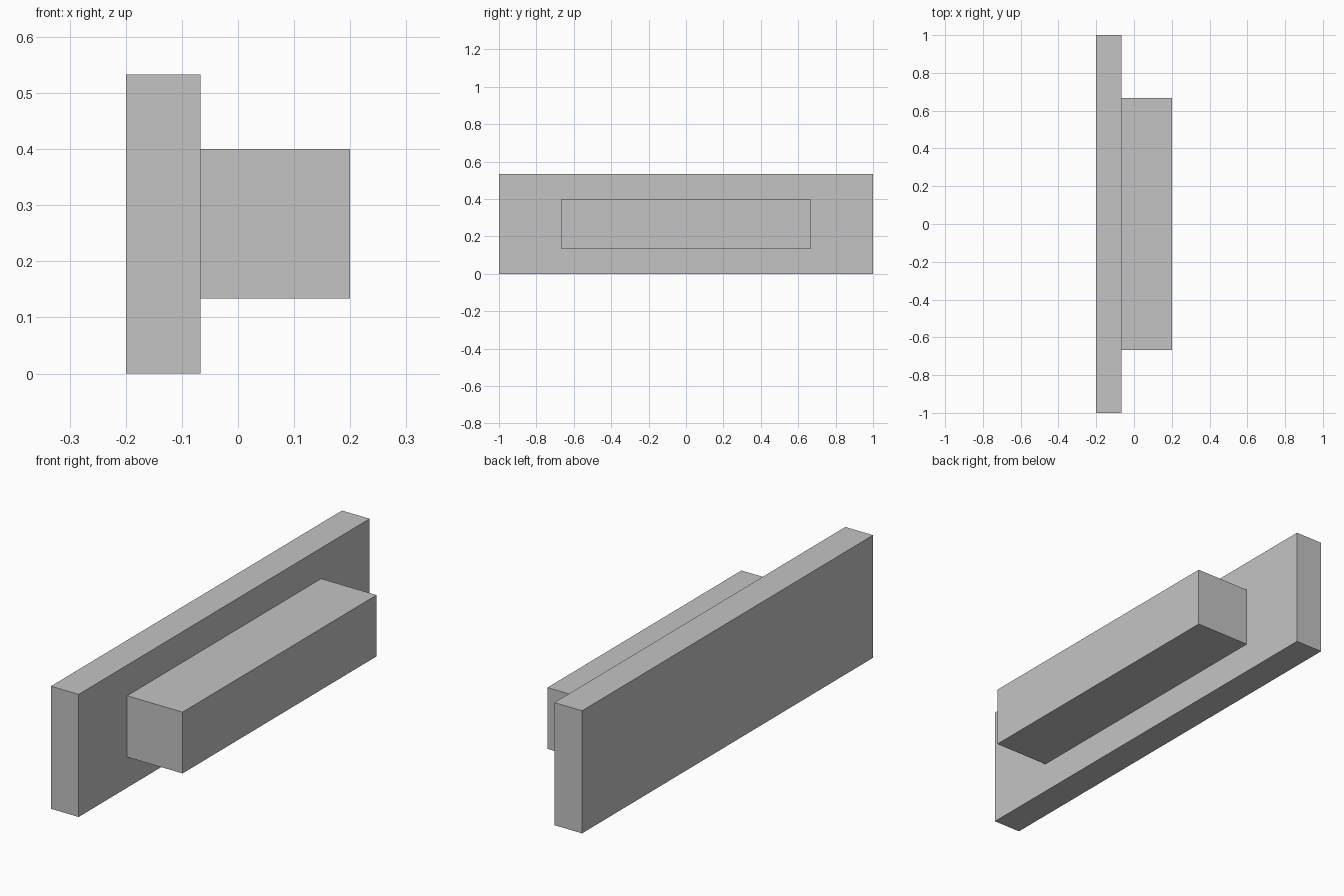
import bpy

cube = bpy.data.objects.get("Cube")
if cube:
    bpy.data.objects.remove(cube, do_unlink=True)

# Single plain grey
grey = bpy.data.materials.new("plain_grey")
grey.use_nodes = True
colour = (0.55, 0.55, 0.55, 1)
grey.diffuse_color = colour
grey.node_tree.nodes["Principled BSDF"].inputs["Base Color"].default_value = colour


def box(name, low, high):
    """Add a flat-faced box between two opposite corners."""
    centre = [(a + b) / 2 for a, b in zip(low, high)]
    bpy.ops.mesh.primitive_cube_add(size=1, location=centre)
    obj = bpy.context.object
    obj.name = name
    obj.scale = [b - a for a, b in zip(low, high)]
    bpy.ops.object.transform_apply(location=False, rotation=False, scale=True)
    obj.data.materials.append(grey)
    return obj


unit = 2 / 15  # plate thickness, the module for every dimension

# Tall upright plate
box("back_plate", (-1.5 * unit, -1, 0), (-0.5 * unit, 1, 4 * unit))
# Shorter block projecting from the plate's face
box("projecting_block", (-0.5 * unit, -5 * unit, unit), (1.5 * unit, 5 * unit, 3 * unit))
